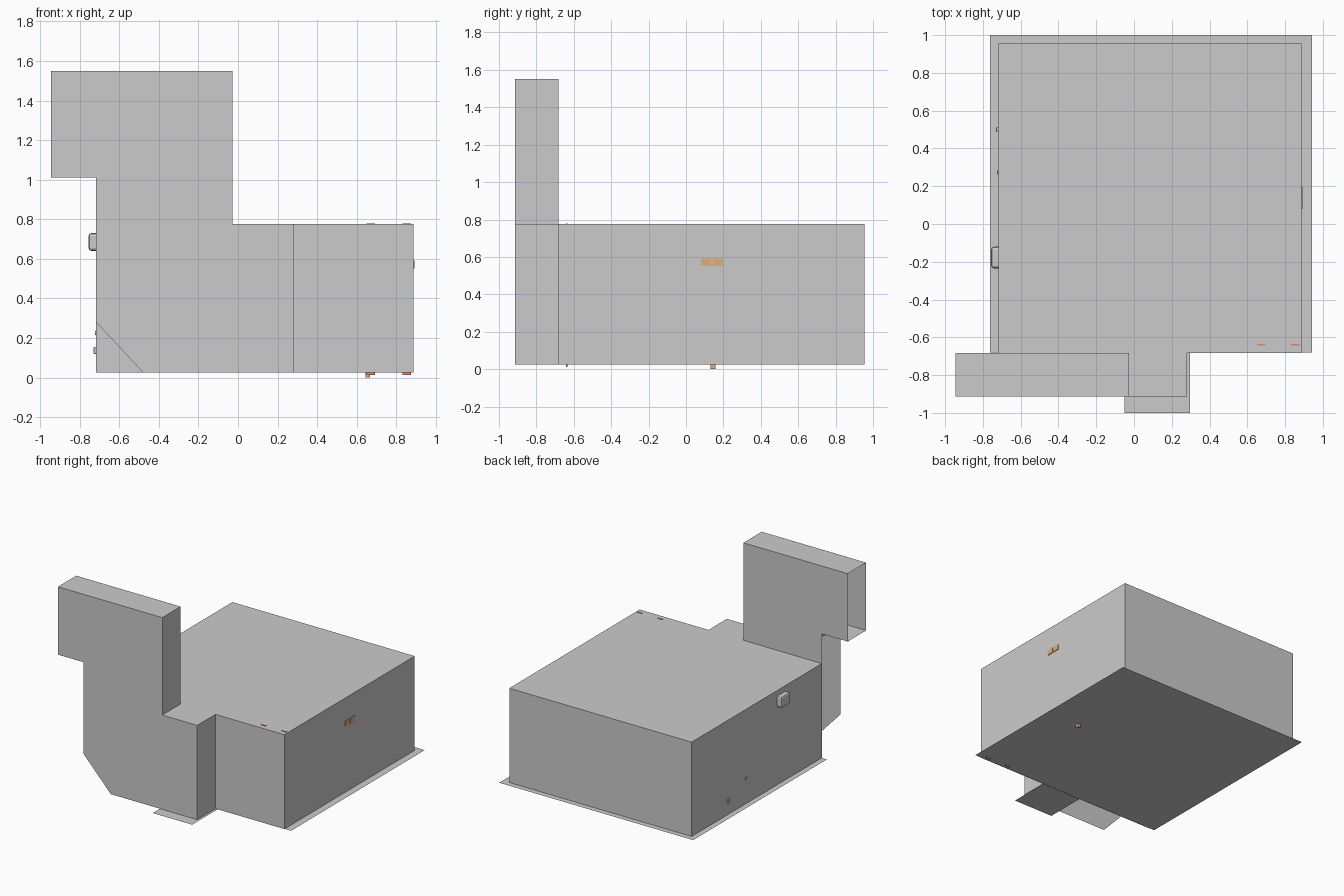
import bpy, bmesh

if "Cube" in bpy.data.objects:
    bpy.data.objects.remove(bpy.data.objects["Cube"])

X0, X1, Y0, Y1, Z0, Z1 = -0.718, 0.886, -0.683, 0.955, 0.025, 0.775   # room
SX, SY, SU, TOP = 0.28, -0.913, -0.027, 1.55                          # stairwell
LX, LZ = -0.945, 1.01                                                 # landing


def material(name, rgb):
    m = bpy.data.materials.new(name)
    m.diffuse_color = (*rgb, 1)
    m.use_nodes = True
    m.node_tree.nodes["Principled BSDF"].inputs["Base Color"].default_value = m.diffuse_color
    return m


orange = material("orange", (0.78, 0.42, 0.18))
red = material("red_orange", (0.75, 0.25, 0.13))


def sheets(name, polys, mat=None):
    """One object made of flat polygons."""
    bm = bmesh.new()
    for p in polys:
        bm.faces.new([bm.verts.new(v) for v in p])
    bmesh.ops.remove_doubles(bm, verts=bm.verts, dist=1e-5)
    me = bpy.data.meshes.new(name)
    bm.to_mesh(me)
    bm.free()
    ob = bpy.data.objects.new(name, me)
    bpy.context.collection.objects.link(ob)
    if mat:
        me.materials.append(mat)
    return ob


def xz(y, pts):
    return [(x, y, z) for x, z in pts]


def rect(a, b):
    return [(a[0], a[1]), (b[0], a[1]), (b[0], b[1]), (a[0], b[1])]


def wall_x(x, ya, yb, za, zb):
    return [(x, y, z) for y, z in rect((ya, za), (yb, zb))]


def flat(z, xa, ya, xb, yb):
    return [(x, y, z) for x, y in rect((xa, ya), (xb, yb))]


def box(name, lo, hi, mat=None, bevel=0):
    bm = bmesh.new()
    bmesh.ops.create_cube(bm, size=1)
    for v in bm.verts:
        v.co = [(l + h) / 2 + c * (h - l) for c, l, h in zip(v.co, lo, hi)]
    me = bpy.data.meshes.new(name)
    bm.to_mesh(me)
    bm.free()
    ob = bpy.data.objects.new(name, me)
    bpy.context.collection.objects.link(ob)
    if mat:
        me.materials.append(mat)
    if bevel:
        b = ob.modifiers.new("bevel", 'BEVEL')
        b.width, b.segments = bevel, 2
    return ob


# Floor plates reaching past the walls
sheets("room_floor", [flat(Z0, -0.763, Y0 + 0.003, 0.943, 1.0)])
sheets("stair_floor", [flat(Z0 - 0.002, -0.05, -1.0, 0.297, Y0 + 0.003)])

# Main room: thin walls and ceiling, open towards the stair foot
sheets("room_walls", [
    wall_x(X0, Y1, Y0, Z0, Z1),
    wall_x(X1, Y0, Y1, Z0, Z1),
    xz(Y1, rect((X1, Z0), (X0, Z1))),
    xz(Y0, rect((X0, Z0), (SU, Z1))),
    xz(Y0, rect((SX, Z0), (X1, Z1)))])
sheets("room_ceiling", [flat(Z1, X0, Y0, X1, Y1)])

# Stairwell: front wall with cut corner, rear upper wall, sides and roofs
front = [(-0.48, Z0), (SX, Z0), (SX, Z1), (SU, Z1), (SU, TOP),
         (LX, TOP), (LX, LZ), (X0, LZ), (X0, 0.28)]
sheets("stair_front_wall", [xz(SY, front)])
rear = [(X0, Z1), (X0, LZ), (LX, LZ), (LX, TOP), (SU, TOP), (SU, Z1),
        (-0.245, Z1), (-0.245, 1.29), (X0 + 0.001, 1.29), (X0 + 0.001, Z1)]
sheets("stair_rear_wall", [xz(Y0, [(LX, LZ), (LX, TOP), (SU, TOP), (SU, Z1),
                                   (X0, Z1), (X0, LZ)])])
sheets("rear_wall_panel", [xz(Y0 + 0.002, rect((-0.245, Z1), (X0, 1.29)))])
sheets("stair_side_walls", [wall_x(SX, SY, Y0, Z0, Z1),
                            wall_x(SU, SY, Y0, Z1, TOP)])
sheets("stair_roofs", [flat(Z1, SU, SY, SX, Y0), flat(TOP, LX, SY, SU, Y0)])
sheets("landing_floor", [flat(LZ, LX, SY, X0, Y0)])

# Stair flight: risers and treads
n = 16
run, rise = (0.26 - X0) / n, (LZ - Z0) / n
steps = []
for i in range(n):
    x, z = 0.26 - i * run, Z0 + i * rise
    steps.append(wall_x(x, SY, Y0, z, z + rise))
    steps.append(flat(z + rise, x - run, SY, x, Y0))
sheets("stair_steps", steps)

# Fixtures showing through the left wall
box("wall_unit", (-0.756, -0.235, 0.64), (-0.70, -0.12, 0.73), bevel=0.015)
box("low_knob", (-0.73, 0.487, 0.12), (-0.71, 0.512, 0.155), bevel=0.004)
box("small_knob", (-0.724, 0.262, 0.215), (-0.71, 0.284, 0.237), bevel=0.004)

# Paired panels in the right wall
for i, y in enumerate((0.08, 0.141)):
    box(f"wall_panel_{i}", (0.87, y, 0.552), (0.891, y + 0.056, 0.592), orange)

# Curtain strips passing through floor and ceiling
for i, x in enumerate((0.65, 0.832)):
    box(f"curtain_{i}", (x, -0.642, 0.012), (x + 0.043, -0.634, 0.779), red)

# Furniture leg under the floor
box("furniture_leg", (0.645, 0.131, 0.0), (0.667, 0.159, 0.1), orange)
